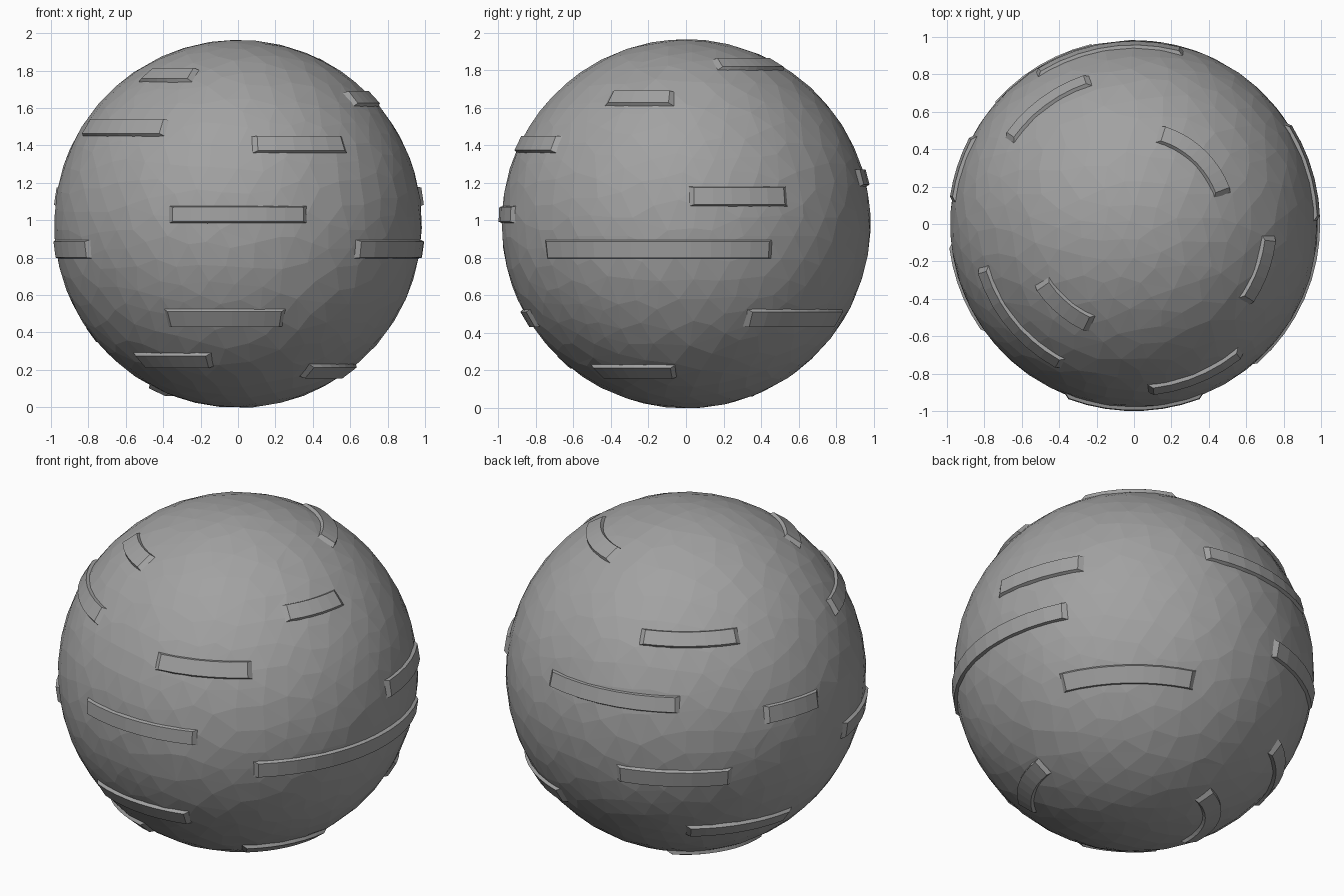
import bpy, bmesh
from math import sin, cos, asin, radians, ceil

if "Cube" in bpy.data.objects:
    bpy.data.objects.remove(bpy.data.objects["Cube"])

R = 0.983        # sphere radius
CZ = 0.981       # sphere centre height
OUT = 1.0        # outer radius of the raised strips
INN = 0.955      # buried radius of the strips
DEEP = (OUT - INN) / (OUT - R)   # carries the side slope down to the buried radius

# Dark grey surface
grey = bpy.data.materials.new("dark_grey")
grey.diffuse_color = (0.36, 0.36, 0.36, 1)
grey.use_nodes = True
grey.node_tree.nodes["Principled BSDF"].inputs["Base Color"].default_value = grey.diffuse_color

# Faceted core: dense icosphere reduced to irregular flat triangles
bpy.ops.mesh.primitive_ico_sphere_add(subdivisions=5, radius=R, location=(0, 0, CZ))
core = bpy.context.object
core.name = "sphere_body"
core.data.materials.append(grey)
dec = core.modifiers.new("reduce", 'DECIMATE')
dec.ratio = 0.3


def strip(name, z0, z1, a0, a1):
    """Radially raised strip with sloped sides: z range, azimuth range in degrees."""
    bm = bmesh.new()
    n = max(4, ceil((a1 - a0) / 7))
    side = radians(0.4)
    d0, d1 = z0 - CZ, z1 - CZ
    # The visible edge is on the surface toward the equator, on the outside toward the pole
    if d0 + d1 > 0:
        out0, out1 = asin(d0 / R) + side, asin(d1 / OUT)
    else:
        out0, out1 = asin(d0 / OUT), asin(d1 / R) - side
    in0, in1 = out0 - side * DEEP, out1 + side * DEEP
    taper = radians(1.5) / cos((out0 + out1) / 2)
    out_a, out_b = radians(a0) + taper, radians(a1) - taper
    in_a, in_b = out_a - taper * DEEP, out_b + taper * DEEP

    def point(rad, lat, a):
        r = rad * cos(lat)
        return bm.verts.new((r * cos(a), r * sin(a), CZ + rad * sin(lat)))

    rings = []
    for i in range(n + 1):
        t = i / n
        a_in = in_a + (in_b - in_a) * t
        a_out = out_a + (out_b - out_a) * t
        rings.append([point(INN, in0, a_in), point(OUT, out0, a_out),
                      point(OUT, out1, a_out), point(INN, in1, a_in)])
    for p, q in zip(rings, rings[1:]):
        for k in range(4):
            m = (k + 1) % 4
            bm.faces.new((p[k], q[k], q[m], p[m]))
    bm.faces.new(rings[0])
    bm.faces.new(rings[-1])
    bmesh.ops.recalc_face_normals(bm, faces=bm.faces)
    mesh = bpy.data.meshes.new(name)
    bm.to_mesh(mesh)
    bm.free()
    mesh.materials.append(grey)
    bpy.context.collection.objects.link(bpy.data.objects.new(name, mesh))


# Strips, from top to bottom (z low, z high, start angle, end angle)
strips = [
    (1.80, 1.865, 18, 75),
    (1.74, 1.815, -148, -113),
    (1.61, 1.69, -35, -5),
    (1.51, 1.59, 107, 146),
    (1.45, 1.54, -164, -117),
    (1.36, 1.45, -85, -50),
    (1.18, 1.27, 74, 123),
    (1.075, 1.175, 1, 33.5),
    (1.075, 1.175, 151, 173),
    (0.985, 1.07, -112, -68),
    (0.80, 0.895, -50, 28),
    (0.80, 0.895, 186, 216),
    (0.74, 0.84, 102, 140),
    (0.43, 0.525, 22, 73),
    (0.43, 0.525, -117, -73),
    (0.35, 0.435, 125, 170),
    (0.21, 0.29, -143, -102),
    (0.155, 0.23, -53, -5),
    (0.06, 0.12, 112, 188),
]
for i, s in enumerate(strips):
    strip(f"surface_strip_{i + 1:02d}", *s)
